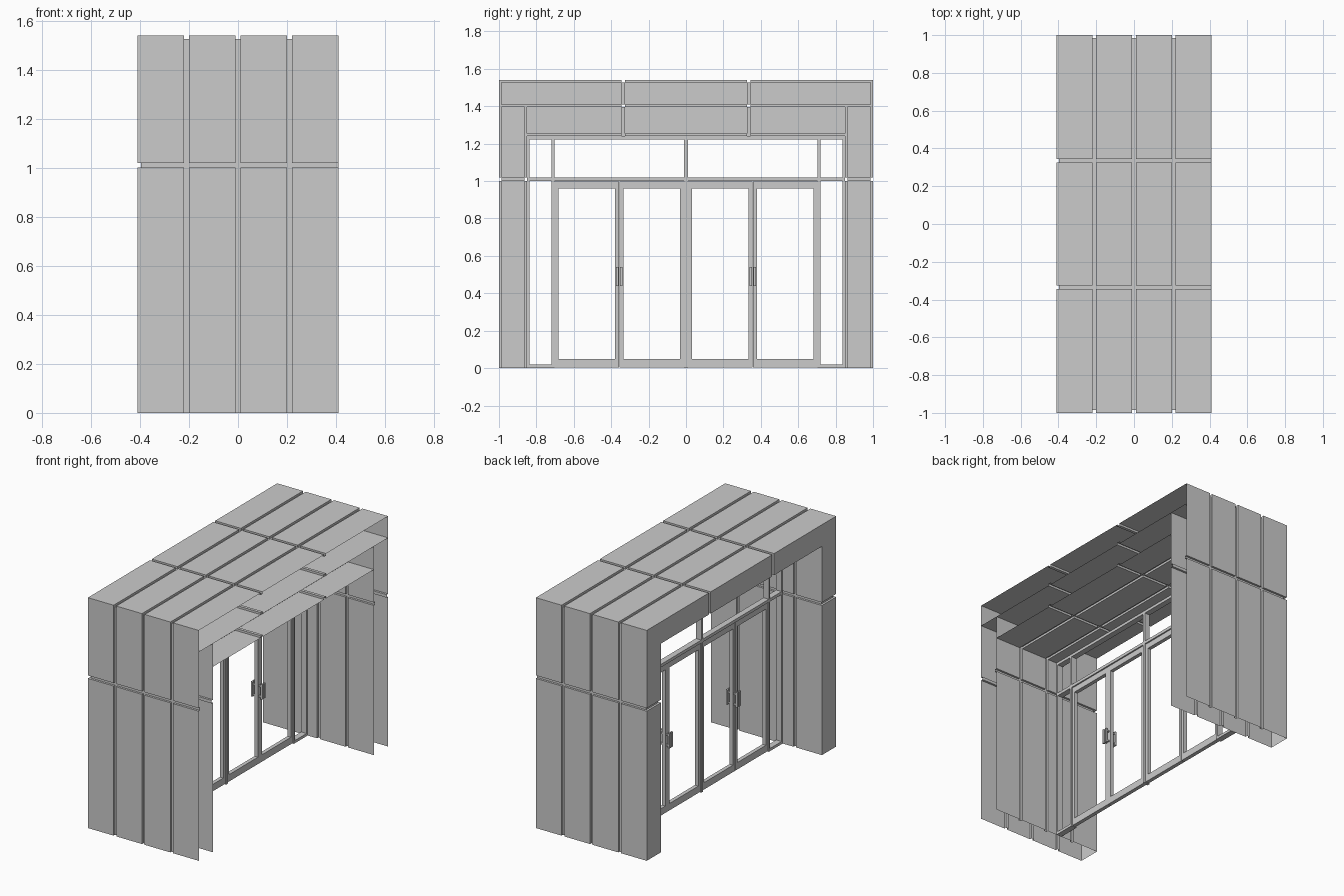
import bpy, bmesh
from mathutils import Vector

if "Cube" in bpy.data.objects:
    bpy.data.objects.remove(bpy.data.objects["Cube"])

W, D = 0.02, 0.014            # joint width and joint depth
X, Y, H = 0.41, 1.0, 1.54     # half width, half length, height
IY, SZ, CZ = 0.85, 1.395, 1.24  # passage half width, soffit, inner ceiling
DX = -0.10                    # door plane
XG, YG, ZG = [-0.21, 0, 0.21], [-0.335, 0.335], [1.01]


def finish(name, bm):
    me = bpy.data.meshes.new(name)
    bm.to_mesh(me)
    bm.free()
    ob = bpy.data.objects.new(name, me)
    bpy.context.collection.objects.link(ob)
    return ob


def breaks(lo, hi, gaps):
    return [lo] + [g + s * W / 2 for g in gaps for s in (-1, 1)] + [hi]


def cladding(name, u, v, f, ucl=(-9, 9), vcl=(-9, 9)):
    """Sheet of flat panels split by recessed joints; f(u, v, depth) -> xyz.
    ucl / vcl shorten the joint floors where they meet another sheet."""
    bm = bmesh.new()

    def p(i, j, d):
        a, b = u[i], v[j]
        if d:
            a, b = min(max(a, ucl[0]), ucl[1]), min(max(b, vcl[0]), vcl[1])
        return bm.verts.new(f(a, b, d))

    def depth(i, j):
        return D if i % 2 or j % 2 else 0

    nu, nv = len(u) - 1, len(v) - 1
    for i in range(nu):
        for j in range(nv):
            d = depth(i, j)
            bm.faces.new([p(i, j, d), p(i + 1, j, d), p(i + 1, j + 1, d), p(i, j + 1, d)])
            if i + 1 < nu and depth(i + 1, j) != d:
                e = depth(i + 1, j)
                bm.faces.new([p(i + 1, j, d), p(i + 1, j, e), p(i + 1, j + 1, e), p(i + 1, j + 1, d)])
            if j + 1 < nv and depth(i, j + 1) != d:
                e = depth(i, j + 1)
                bm.faces.new([p(i, j + 1, d), p(i + 1, j + 1, d), p(i + 1, j + 1, e), p(i, j + 1, e)])
    bmesh.ops.remove_doubles(bm, verts=bm.verts, dist=1e-5)
    bmesh.ops.recalc_face_normals(bm, faces=bm.faces)
    out = Vector(f(0, 0, 0)) - Vector(f(0, 0, 1))
    if sum(fc.normal.dot(out) * fc.calc_area() for fc in bm.faces) < 0:
        bmesh.ops.reverse_faces(bm, faces=bm.faces)
    return finish(name, bm)


def boxes(name, spans):
    """One object from boxes given as (x0, x1, y0, y1, z0, z1)."""
    bm = bmesh.new()
    for x0, x1, y0, y1, z0, z1 in spans:
        vs = bmesh.ops.create_cube(bm, size=1)["verts"]
        for w in vs:
            w.co = (x0 if w.co.x < 0 else x1, y0 if w.co.y < 0 else y1, z0 if w.co.z < 0 else z1)
    return finish(name, bm)


xs = breaks(-X, X, XG)
xcl = (-X + D, 9)

# side walls: outer skin, passage lining and portal leg on each side
for s, side in ((-1, "front"), (1, "back")):
    cladding(side + "_outer_wall", xs, breaks(0, H, ZG),
             lambda x, z, d: (x, s * (Y - d), z), xcl, (-9, H - D))
    cladding(side + "_inner_wall", xs, breaks(0, SZ, ZG),
             lambda x, z, d: (x, s * (IY + d), z), xcl)
    cladding(side + "_portal_leg", [IY, Y], breaks(0, SZ, ZG),
             lambda y, z, d: (-X + d, s * y, z), (IY + D, Y - D))

# roof, soffit, inner ceiling
cladding("roof", xs, breaks(-Y, Y, YG), lambda x, y, d: (x, y, H - d), xcl, (-Y + D, Y - D))
cladding("soffit", xs, breaks(-Y, Y, YG), lambda x, y, d: (x, y, SZ + d), xcl, (-Y + D, Y - D))
cladding("inner_ceiling", breaks(DX, X, [0, 0.21]), breaks(-IY, IY, YG),
         lambda x, y, d: (x, y, CZ + d))

# portal beam and the header over the doors
cladding("portal_beam", breaks(-Y, Y, YG), [SZ, H], lambda y, z, d: (-X + d, y, z),
         vcl=(SZ + D, H - D))
cladding("door_header", breaks(-IY, IY, YG), [CZ, SZ], lambda y, z, d: (DX - 0.015 + d, y, z))

# fixed glazing frame: head, transom, posts, sidelight sills
a, b = DX - 0.02, DX + 0.02
frame = [(a, b, -IY, IY, 1.222, CZ), (a, b, -IY, IY, 1.0, 1.02), (a, b, -0.01, 0.01, 0, 1.222)]
for s in (-1, 1):
    frame += [(a, b, *sorted((s * 0.838, s * IY)), 0, 1.222),
              (a, b, *sorted((s * 0.704, s * 0.718)), 0, 1.222),
              (a, b, *sorted((s * 0.718, s * 0.838)), 0, 0.018)]
boxes("glazing_frame", frame)

# four door leaves, in two pairs
c, e = DX - 0.013, DX + 0.013
for n, (y0, y1) in enumerate([(-0.704, -0.359), (-0.356, -0.01), (0.01, 0.356), (0.359, 0.704)]):
    t = 0.021
    boxes("door_leaf_%d" % (n + 1), [
        (c, e, y0, y0 + t, 0.004, 0.998), (c, e, y1 - t, y1, 0.004, 0.998),
        (c, e, y0 + t, y1 - t, 0.004, 0.05), (c, e, y0 + t, y1 - t, 0.96, 0.998)])

# pull handles on both faces of each meeting stile
for s, side in ((-1, "front"), (1, "back")):
    y = s * 0.3575
    spans = []
    for k in (-1, 1):
        for h in (-1, 1):
            yy = y + h * 0.011
            spans.append((*sorted((DX + k * 0.03, DX + k * 0.042)), yy - 0.007, yy + 0.007, 0.44, 0.54))
            for z in (0.45, 0.52):
                spans.append((*sorted((DX + k * 0.013, DX + k * 0.03)), yy - 0.005, yy + 0.005, z, z + 0.01))
    boxes(side + "_door_handles", spans)
